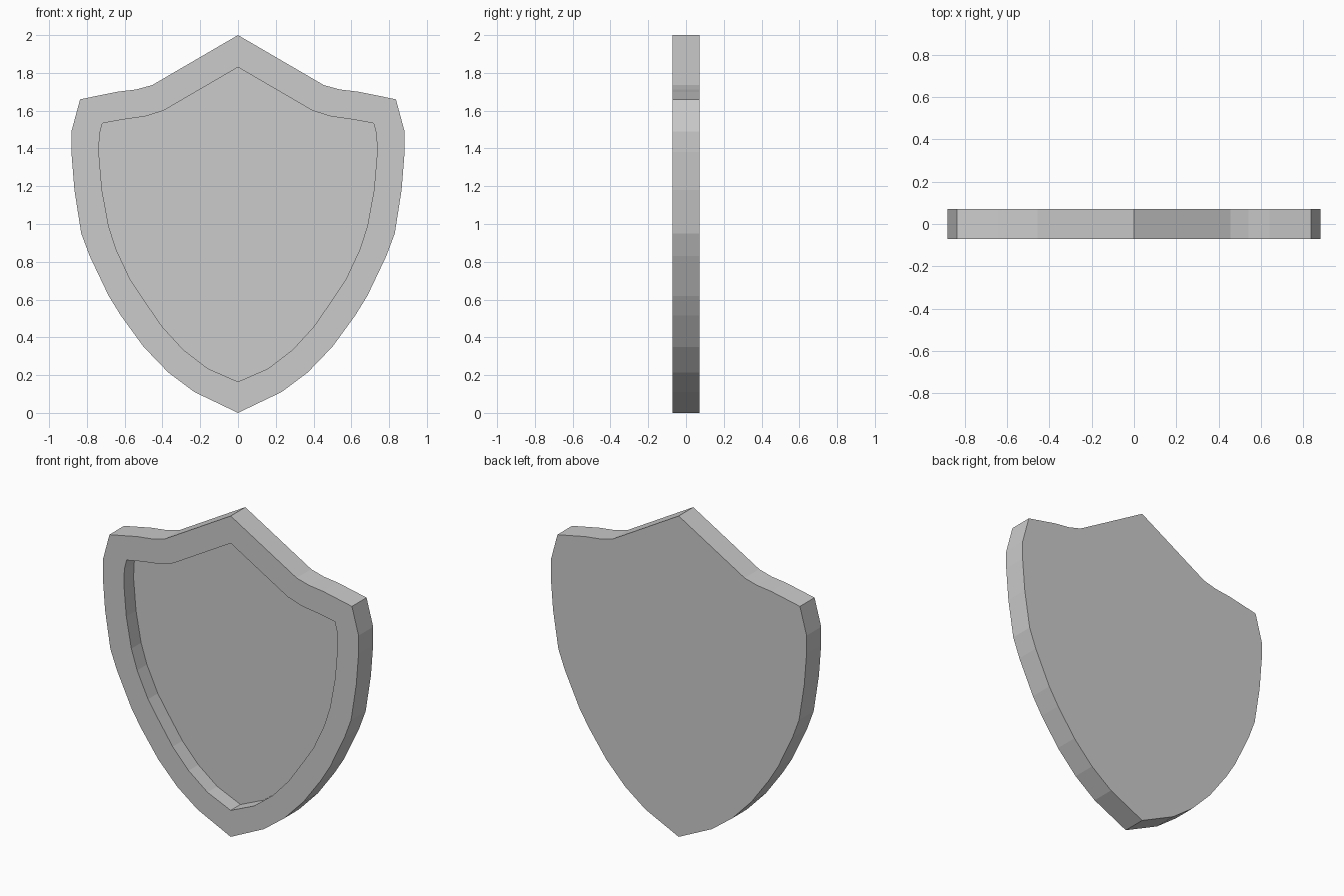
import bpy
import bmesh

if "Cube" in bpy.data.objects:
    bpy.data.objects.remove(bpy.data.objects["Cube"])

HALF = 0.072     # half of the plate thickness
FLOOR = 0.024    # y of the recessed front panel

# Right halves of the outlines (x, z), from top point to bottom point
OUTER = [(0, 2), (.455, 1.735), (.54, 1.712), (.64, 1.70), (.836, 1.66),
         (.882, 1.49), (.882, 1.38), (.866, 1.18), (.83, .95), (.785, .83),
         (.685, .62), (.62, .515), (.50, .35), (.37, .215), (.23, .11), (0, 0)]
INNER = [(0, 1.83), (.395, 1.60), (.49, 1.57), (.61, 1.553), (.718, 1.533),
         (.733, 1.475), (.737, 1.38), (.72, 1.18), (.685, .99), (.645, .865),
         (.57, .705), (.50, .60), (.40, .455), (.29, .335), (.16, .235), (0, .165)]


def ring(bm, half, y):
    """Closed loop of vertices mirrored about x = 0."""
    full = half + [(-x, z) for x, z in half[-2:0:-1]]
    return [bm.verts.new((x, y, z)) for x, z in full]


def bridge(bm, a, b):
    """Quads between two loops of equal length."""
    n = len(a)
    for i in range(n):
        j = (i + 1) % n
        bm.faces.new((a[i], a[j], b[j], b[i]))


bm = bmesh.new()
back = ring(bm, OUTER, HALF)
front = ring(bm, OUTER, -HALF)
lip = ring(bm, INNER, -HALF)
panel = ring(bm, INNER, FLOOR)

bm.faces.new(back)           # flat back
bridge(bm, back, front)      # outer edge
bridge(bm, front, lip)       # raised border
bridge(bm, lip, panel)       # recess wall
bm.faces.new(panel)          # recessed panel
bmesh.ops.recalc_face_normals(bm, faces=bm.faces)

mesh = bpy.data.meshes.new("shield")
bm.to_mesh(mesh)
bm.free()
shield = bpy.data.objects.new("shield", mesh)
bpy.context.collection.objects.link(shield)
